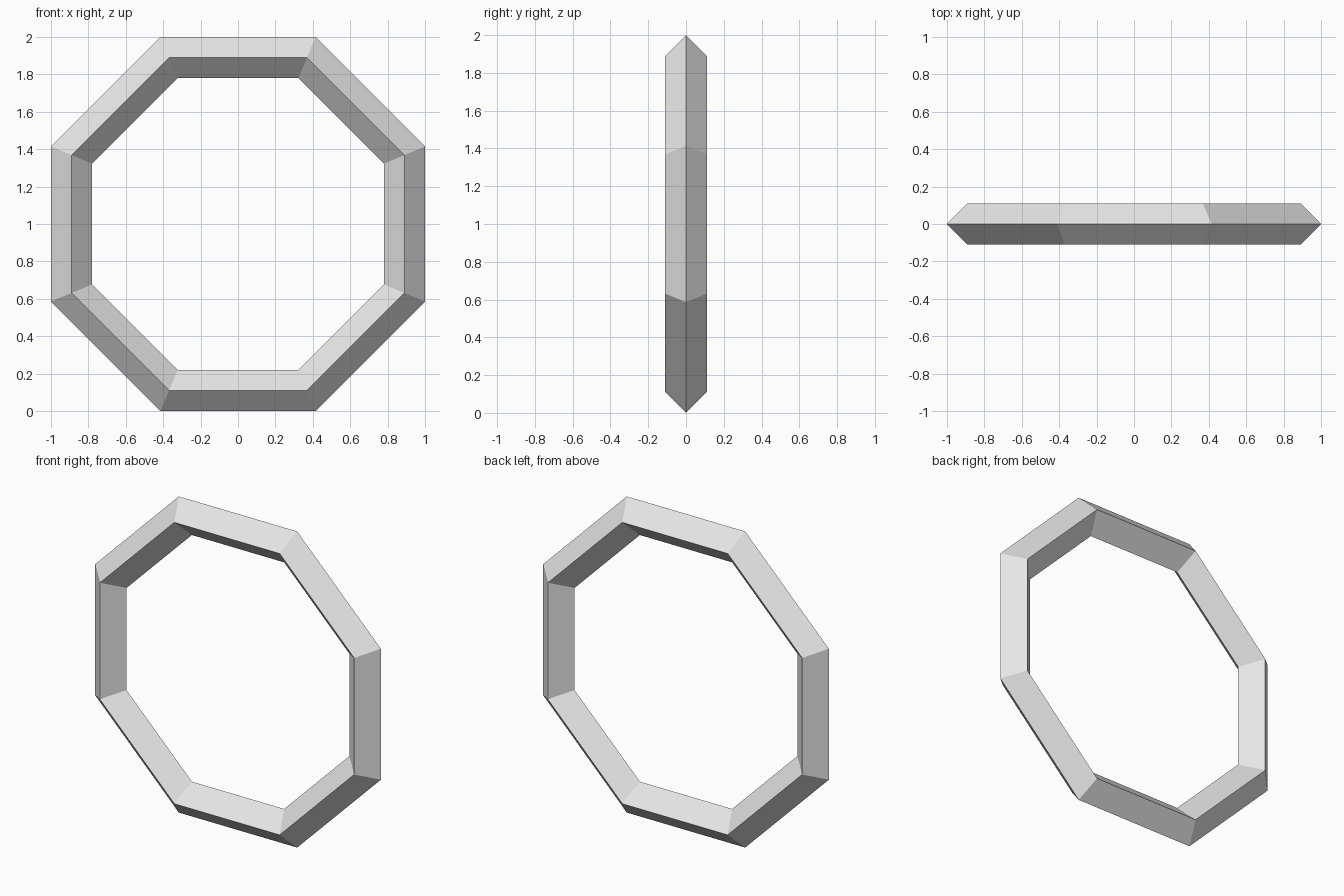
import bpy
import bmesh
from math import cos, sin, pi

cube = bpy.data.objects.get("Cube")
if cube:
    bpy.data.objects.remove(cube, do_unlink=True)

SIDES = 8
THICK = 0.11                          # half width of the diamond section
MID = 1 - THICK                       # distance from centre to section middle

grey = bpy.data.materials.new("light_grey")
grey.use_nodes = True
colour = (0.8, 0.8, 0.8, 1)
grey.diffuse_color = colour
grey.node_tree.nodes["Principled BSDF"].inputs["Base Color"].default_value = colour

# Diamond section swept round an octagon that rests on a flat side
section = [(MID + THICK, 0), (MID, THICK), (MID - THICK, 0), (MID, -THICK)]
bm = bmesh.new()
rings = []
for i in range(SIDES):
    a = 2 * pi * (i + 0.5) / SIDES
    k = 1 / cos(pi / SIDES)           # flat distance to corner distance
    rings.append([bm.verts.new((r * k * cos(a), y, 1 + r * k * sin(a)))
                  for r, y in section])
for i, ring in enumerate(rings):
    after = rings[(i + 1) % SIDES]
    for j in range(4):
        n = (j + 1) % 4
        bm.faces.new((ring[j], ring[n], after[n], after[j]))
bmesh.ops.recalc_face_normals(bm, faces=bm.faces)

mesh = bpy.data.meshes.new("octagonal_ring")
bm.to_mesh(mesh)
bm.free()
mesh.materials.append(grey)
ring_object = bpy.data.objects.new("octagonal_ring", mesh)
bpy.context.collection.objects.link(ring_object)
